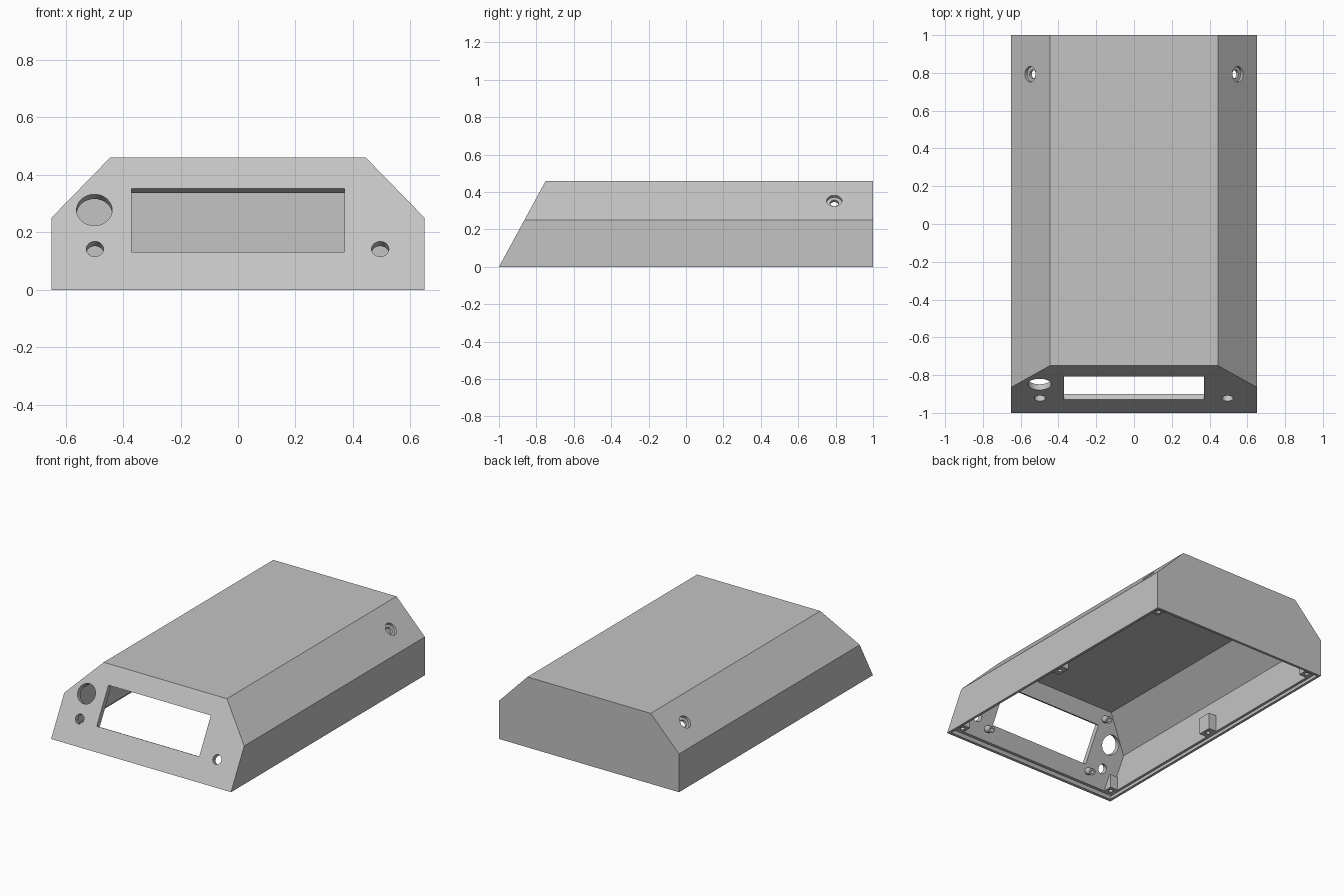
import bpy, bmesh, math
from mathutils import Vector

cube = bpy.data.objects.get("Cube")
if cube:
    bpy.data.objects.remove(cube, do_unlink=True)

grey = bpy.data.materials.new("light grey plastic")
grey.use_nodes = True
grey.diffuse_color = (0.55, 0.55, 0.55, 1)
grey.node_tree.nodes["Principled BSDF"].inputs["Base Color"].default_value = (0.55, 0.55, 0.55, 1)

SLOPE = 0.25 / 0.46                                # lean of the front panel
WALL = 0.034
INWARD = Vector((0, 1, -SLOPE)).normalized()       # into the case through the panel


def finish(name, bm):
    bmesh.ops.recalc_face_normals(bm, faces=bm.faces)
    mesh = bpy.data.meshes.new(name)
    bm.to_mesh(mesh)
    bm.free()
    mesh.materials.append(grey)
    obj = bpy.data.objects.new(name, mesh)
    bpy.context.collection.objects.link(obj)
    return obj


def prism(name, outline, front, back, slope=SLOPE):
    """Extrude an x-z outline along y, with the front end leaning by slope."""
    bm = bmesh.new()
    a = [bm.verts.new((x, front + slope * z, z)) for x, z in outline]
    b = [bm.verts.new((x, back, z)) for x, z in outline]
    bm.faces.new(a)
    bm.faces.new(b)
    for i in range(len(a)):
        j = (i + 1) % len(a)
        bm.faces.new((a[i], a[j], b[j], b[i]))
    return finish(name, bm)


def box_outline(x0, x1, z0, z1):
    return [(x0, z0), (x1, z0), (x1, z1), (x0, z1)]


def mirrored(half):
    return half + [(-x, z) for x, z in reversed(half)]


def rod(name, point, axis, radius, start, end, sides=32):
    """Cylinder along axis from start to end, measured from point."""
    bm = bmesh.new()
    axis = Vector(axis).normalized()
    bmesh.ops.create_cone(bm, cap_ends=True, segments=sides, radius1=radius,
                          radius2=radius, depth=end - start)
    rot = axis.to_track_quat('Z', 'Y').to_matrix().to_4x4()
    bm.transform(rot)
    bmesh.ops.translate(bm, verts=bm.verts, vec=Vector(point) + axis * (start + end) / 2)
    return finish(name, bm)


def combine(target, tool, operation):
    mod = target.modifiers.new(operation.lower(), 'BOOLEAN')
    mod.operation = operation
    mod.solver = 'EXACT'
    mod.object = tool
    bpy.context.view_layer.objects.active = target
    bpy.ops.object.modifier_apply(modifier=mod.name)
    bpy.data.objects.remove(tool, do_unlink=True)


def on_panel(x, z):
    return Vector((x, -1 + SLOPE * z, z))


# Outer shell and hollow inside
shell = prism("case_shell", mirrored([(0.65, 0), (0.65, 0.25), (0.445, 0.46)]), -1, 1)
k = WALL * math.tan(math.pi / 8)
cavity = mirrored([(0.65 - WALL, -0.1), (0.65 - WALL, 0.25 - k), (0.445 - k, 0.46 - WALL)])
combine(shell, prism("cavity", cavity, -1 + WALL / INWARD.y, 1 - WALL), 'DIFFERENCE')

# Screw blocks along the bottom edge: front corners, middle, back corners
for side in (-1, 1):
    for front, back, slope, top in ((-0.98, -0.89, SLOPE, 0.11),
                                    (-0.045, 0.045, 0, 0.13),
                                    (0.9, 0.98, 0, 0.11)):
        outline = box_outline(side * 0.56, side * 0.63, 0.005, top)
        combine(shell, prism("block", outline, front, back, slope), 'UNION')

# Display standoffs behind the panel
for x in (-0.4, 0.4):
    for z in (0.1, 0.395):
        combine(shell, rod("standoff", on_panel(x, z), INWARD, 0.022, 0.02, 0.085, 20), 'UNION')
        combine(shell, rod("pilot", on_panel(x, z), INWARD, 0.011, 0.045, 0.15, 16), 'DIFFERENCE')

# Step in the bottom rim for a base plate
rim = box_outline(-0.633, 0.633, -0.1, 0.02)
combine(shell, prism("rim_step", rim, -0.981, 0.983), 'DIFFERENCE')

# Pilot holes in the screw blocks
for x in (-0.59, 0.59):
    for y in (-0.925, 0, 0.935):
        combine(shell, rod("pilot", (x, y, 0), (0, 0, 1), 0.014, -0.05, 0.08, 16), 'DIFFERENCE')

# Display window, cut square to the panel
bm = bmesh.new()
low, high = on_panel(0, 0.131), on_panel(0, 0.353)
corners = [p + Vector((x, 0, 0)) for x, p in ((-0.37, low), (0.37, low), (0.37, high), (-0.37, high))]
near = [bm.verts.new(p - INWARD * 0.05) for p in corners]
far = [bm.verts.new(p + INWARD * 0.07) for p in corners]
bm.faces.new(near)
bm.faces.new(far)
for i in range(4):
    j = (i + 1) % 4
    bm.faces.new((near[i], near[j], far[j], far[i]))
combine(shell, finish("window", bm), 'DIFFERENCE')

# Round panel holes
for x, z, radius in ((-0.5, 0.278, 0.062), (-0.498, 0.142, 0.03), (0.495, 0.142, 0.03)):
    combine(shell, rod("hole", on_panel(x, z), INWARD, radius, -0.05, 0.1), 'DIFFERENCE')

# Counterbored screw holes in the sloping shoulders
for side in (-1, 1):
    point = (side * 0.549, 0.793, 0.353)
    axis = (-side * 0.21, 0, -0.205)
    combine(shell, rod("counterbore", point, axis, 0.041, -0.05, 0.017), 'DIFFERENCE')
    combine(shell, rod("hole", point, axis, 0.023, -0.05, 0.08), 'DIFFERENCE')

# Smooth hole walls, sharp case edges
bpy.ops.object.select_all(action='DESELECT')
shell.select_set(True)
bpy.context.view_layer.objects.active = shell
bpy.ops.object.shade_smooth_by_angle(angle=math.radians(25))
